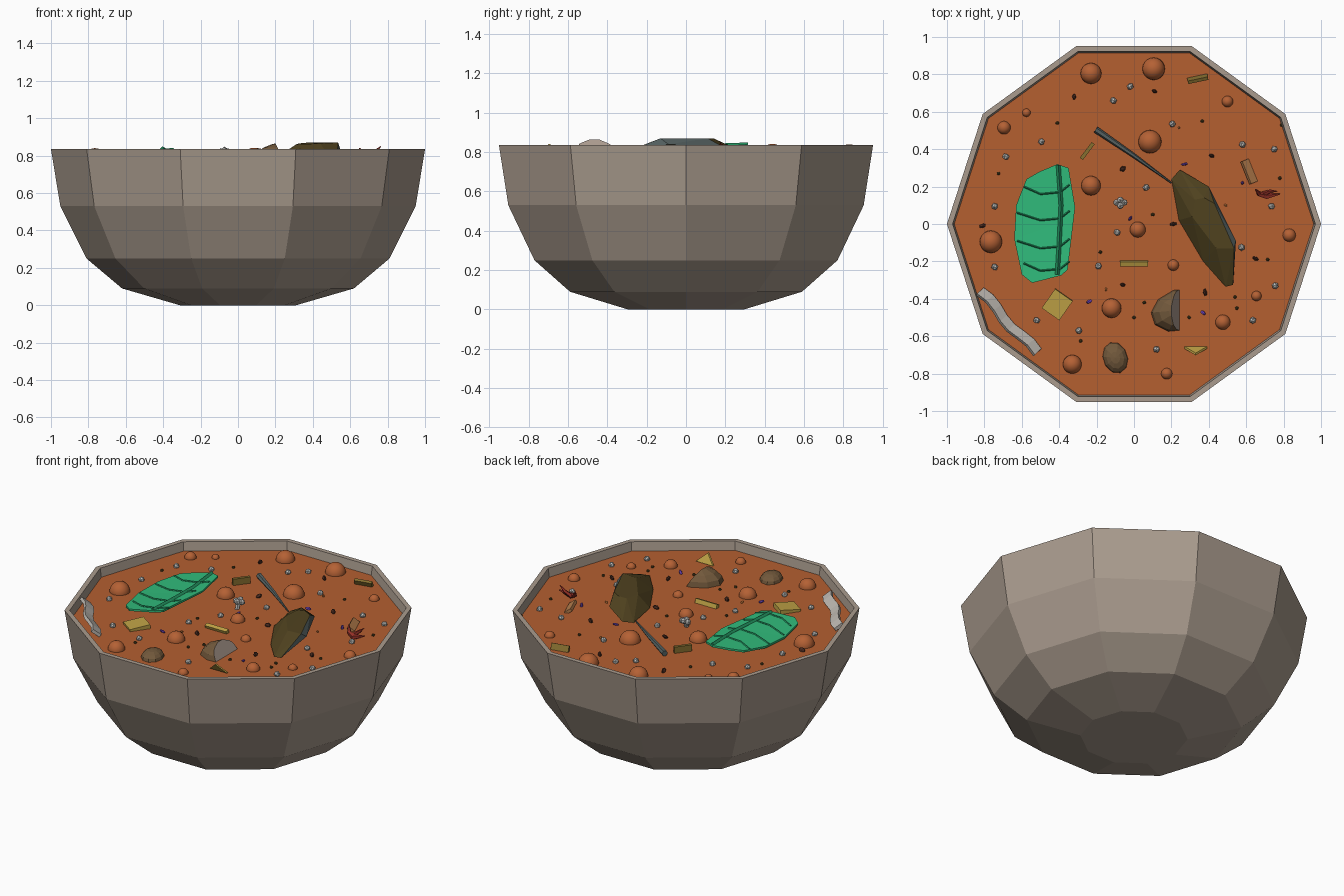
import bpy, bmesh, math, random
from mathutils import Vector, Matrix, Euler

if "Cube" in bpy.data.objects:
    bpy.data.objects.remove(bpy.data.objects["Cube"])

random.seed(4)
SOUP_Z = 0.78
COLORS = {
    "clay": (.40, .33, .27), "broth": (.46, .115, .03), "bubble": (.46, .12, .035),
    "green": (.03, .50, .20), "vein": (.015, .28, .11), "olive": (.08, .055, .014),
    "slate": (.09, .12, .12), "brown": (.17, .10, .045), "flesh": (.40, .32, .27),
    "yellow": (.52, .36, .06), "ochre": (.24, .16, .03), "tan": (.45, .20, .07),
    "pale": (.50, .47, .43), "white": (.52, .52, .50), "dark": (.07, .025, .015),
    "purple": (.16, .06, .50), "red": (.30, .03, .02), "fleck": (.65, .22, .05),
}
MATS = {}
for key, c in COLORS.items():
    MATS[key] = bpy.data.materials.new(key)
    MATS[key].diffuse_color = (*c, 1)


def finish(name, bm, *mats, smooth=False):
    bmesh.ops.recalc_face_normals(bm, faces=bm.faces)
    me = bpy.data.meshes.new(name)
    bm.to_mesh(me)
    bm.free()
    for m in mats:
        me.materials.append(MATS[m])
    for p in me.polygons:
        p.use_smooth = smooth
    ob = bpy.data.objects.new(name, me)
    bpy.context.collection.objects.link(ob)
    return ob


def ring(bm, r, z, n=10):
    return [bm.verts.new((r * math.cos(i * math.tau / n), r * math.sin(i * math.tau / n), z)) for i in range(n)]


def place(x, y, z, rot=(0, 0, 0), scale=(1, 1, 1)):
    e = Euler([math.radians(a) for a in rot])
    return Matrix.LocRotScale(Vector((x, y, z)), e, Vector(scale))


def box(name, mat, loc, rot, size):
    bm = bmesh.new()
    bmesh.ops.create_cube(bm, size=1, matrix=place(*loc, rot, size))
    return finish(name, bm, mat)


def tube(name, mat, pts, radii, n=5):
    bm = bmesh.new()
    rows = []
    for i, p in enumerate(pts):
        d = Vector(pts[min(i + 1, len(pts) - 1)]) - Vector(pts[max(i - 1, 0)])
        q = d.to_track_quat('Z', 'Y')
        rows.append([bm.verts.new(Vector(p) + q @ Vector((radii[i] * math.cos(k * math.tau / n),
                    radii[i] * math.sin(k * math.tau / n), 0))) for k in range(n)])
    for a, b in zip(rows, rows[1:]):
        for k in range(n):
            bm.faces.new((a[k], a[(k + 1) % n], b[(k + 1) % n], b[k]))
    bm.faces.new(rows[0])
    bm.faces.new(rows[-1])
    return finish(name, bm, mat)


# Ten-sided bowl with a thin wall
bm = bmesh.new()
profile = [(.31, 0), (.62, .09), (.81, .25), (.95, .53), (1, .835),
           (.97, .835), (.955, .74), (.92, .53), (.78, .27), (.60, .12), (.30, .035)]
rows = [ring(bm, r, z) for r, z in profile]
for a, b in zip(rows, rows[1:]):
    for i in range(10):
        bm.faces.new((a[i], a[(i + 1) % 10], b[(i + 1) % 10], b[i]))
bm.faces.new(rows[0])
bm.faces.new(rows[-1])
finish("bowl", bm, "clay")

# Broth surface
bm = bmesh.new()
bm.faces.new(ring(bm, .962, SOUP_Z))
finish("broth", bm, "broth")

# Round bubbles
bm = bmesh.new()
for x, y, r in [(-.23, .805, .056), (.105, .83, .06), (.5, .655, .03), (-.695, .515, .035), (-.575, .595, .022),
                (.085, .44, .062), (-.23, .205, .052), (.02, -.03, .042), (-.765, -.095, .06), (.83, -.06, .035),
                (.21, -.22, .03), (-.12, -.45, .052), (.475, -.525, .04), (.655, -.385, .027),
                (-.33, -.75, .05), (.175, -.8, .03)]:
    bmesh.ops.create_uvsphere(bm, u_segments=20, v_segments=12, radius=r, matrix=place(x, y, SOUP_Z))
finish("bubbles", bm, "bubble", smooth=True)


# Scattered seeds, peppercorns and flecks
def scatter(name, mat, spots, r, squash=(1, 1, 1)):
    bm = bmesh.new()
    for x, y in spots:
        rot = [random.uniform(0, 360) for _ in range(3)]
        bmesh.ops.create_icosphere(bm, subdivisions=1, radius=r, matrix=place(x, y, SOUP_Z + r * .4, rot, squash))
    finish(name, bm, mat)


scatter("white_seeds", "white", [
    (-.02, .735), (-.11, .66), (.205, .535), (.58, .425), (.75, .4), (-.495, .44), (-.685, .36), (.065, .195),
    (.735, .095), (-.745, .095), (-.09, -.045), (.575, -.125), (-.19, -.225), (-.745, -.23), (.755, -.33),
    (-.52, -.515), (-.295, -.57), (.12, -.67), (.635, -.515)], .019)
scatter("dark_flakes", "dark", [(-.32, .68), (.11, .71), (-.06, .295), (.415, .365), (-.06, -.325), (-.81, -.01),
                                (.65, -.185), (.21, 0), (.38, -.365)], .021, (1, .75, .5))
scatter("olive_specks", "olive", [
    (-.41, .54), (.365, .55), (.79, .53), (-.725, .27), (.1, .05), (-.18, -.15), (-.285, -.625), (.055, -.42),
    (0, -.5), (.715, -.19), (.54, -.39), (.55, -.45), (.295, -.5), (.78, .245)], .01)
scatter("purple_flecks", "purple", [(.27, .32), (.58, .22), (-.02, .03), (-.24, -.415), (.37, -.475)], .02, (1, .5, .4))
scatter("orange_flecks", "fleck", [(.24, .515), (-.15, -.35), (.49, .1)], .012, (1, .6, .5))


# Green leaf, tilted up to the right, with midrib and curved veins
def leaf_z(x, y):
    return .80 + .10 * (x + .64) - .05 * max(0, x + .40) + .04 * max(0, y)


outline = [(-.41, .32), (-.35, .30), (-.315, .09), (-.355, -.245), (-.39, -.275), (-.545, -.315),
           (-.6, -.27), (-.64, -.08), (-.63, .1), (-.575, .24), (-.505, .28)]
bm = bmesh.new()
top = [bm.verts.new((x, y, leaf_z(x, y))) for x, y in outline]
low = [bm.verts.new((x, y, leaf_z(x, y) - .012)) for x, y in outline]
for v, flip in ((top, 0), (low, 1)):
    hub = bm.verts.new((-.42, 0, leaf_z(-.42, 0) - .012 * flip))
    for i in range(11):
        bm.faces.new((v[i], v[(i + 1) % 11], hub))
for i in range(11):
    j = (i + 1) % 11
    bm.faces.new((top[i], top[j], low[j], low[i]))
finish("green_leaf", bm, "green")


def rib(name, pts, r):
    tube(name, "vein", [(x, y, leaf_z(x, y) + .001) for x, y in pts], [r] * len(pts), 4)


rib("leaf_midrib", [(-.405, .315), (-.39, .1), (-.40, -.1), (-.41, -.27)], .012)
for i, y in enumerate((.18, .04, -.11, -.23)):
    edge = -.625 if i in (1, 2) else -.59
    rib("leaf_vein_left", [(-.395, y - .01), (-.5, y - .02), (edge, y + .02)], .005)
    rib("leaf_vein_right", [(-.395, y - .01), (-.345, y + .03)], .005)

# Tilted dark shell: olive on top, slate on the raised side
bm = bmesh.new()
for p in [(.245, .29, .80), (.20, .24, .785), (.24, .02, .785), (.37, -.20, .785), (.49, -.335, .79), (.53, -.325, .79),
          (.40, .20, .82), (.545, -.09, .84), (.375, .14, .87), (.325, .13, .865), (.31, .04, .86),
          (.44, -.13, .865), (.535, -.13, .87), (.43, .11, .87)]:
    bm.verts.new(p)
bmesh.ops.convex_hull(bm, input=bm.verts)
bm.normal_update()
for f in bm.faces:
    f.material_index = int(f.normal.x > .45 and f.normal.z < .7)
finish("dark_shell", bm, "olive", "slate")

# Slate twig leading to the shell
tube("twig", "slate", [(-.205, .505, .80), (0, .365, .797), (.2, .22, .79)], [.018, .012, .004], 6)


# Brown mushroom pieces; the first is cut to show its pale inside
def cap(name, loc, size, cut):
    bm = bmesh.new()
    bmesh.ops.create_uvsphere(bm, u_segments=10, v_segments=8, radius=1, matrix=place(*loc, (0, 0, 18), size))
    geom = bm.verts[:] + bm.edges[:] + bm.faces[:]
    if cut:
        res = bmesh.ops.bisect_plane(bm, geom=geom, plane_co=loc, plane_no=(1, 0, .5), clear_outer=True)
        edges = [e for e in res["geom_cut"] if isinstance(e, bmesh.types.BMEdge)]
        for f in bmesh.ops.edgeloop_fill(bm, edges=edges)["faces"]:
            f.material_index = 1
    finish(name, bm, "brown", "flesh")


cap("cut_mushroom", (.245, -.46, .775), (.16, .112, .095), True)
cap("brown_chunk", (-.10, -.715, .78), (.066, .085, .045), False)

# Yellow and tan vegetable pieces
box("yellow_slab", "yellow", (-.41, -.43, .785), (6, 0, -35), (.115, .125, .03))
box("yellow_bar", "yellow", (0, -.21, .785), (20, 0, 0), (.15, .025, .035))
box("ochre_plank_left", "ochre", (-.25, .39, .79), (0, 0, 53), (.105, .02, .06))
box("ochre_plank_back", "ochre", (.34, .78, .785), (25, 0, 12), (.11, .018, .06))
box("tan_plank", "tan", (.615, .28, .79), (0, 35, 22), (.045, .13, .018))
bm = bmesh.new()
for dy in (0, -.012):
    for p in [(.27, -.655, .785), (.39, -.655, .785), (.33, -.69, .84)]:
        bm.verts.new((p[0], p[1] + dy, p[2]))
bmesh.ops.convex_hull(bm, input=bm.verts)
finish("yellow_wedge", bm, "yellow")

# Curled red pepper
tube("red_pepper_curl", "red", [(.65, .185, .84), (.67, .16, .805), (.71, .148, .79), (.78, .16, .81)],
     [.004, .014, .018, .003])
tube("red_pepper_tip", "red", [(.69, .16, .79), (.73, .175, .82), (.765, .175, .85)], [.014, .01, .002])

# Wavy pale strip resting against the rim
bm = bmesh.new()
rows = []
for i in range(8):
    t = i / 7
    c = Vector((-.825 + .305 * t, -.36 - .33 * t, .805)) + Vector((.73, .68, 0)) * .012 * math.sin(t * 9)
    side = Vector((.73, .68, -.75)) * .024
    off = Vector((.004, .004, .008))
    rows.append([bm.verts.new(p) for p in (c + side + off, c - side + off, c - side - off, c + side - off)])
for a, b in zip(rows, rows[1:]):
    for k in range(4):
        bm.faces.new((a[k], a[(k + 1) % 4], b[(k + 1) % 4], b[k]))
bm.faces.new(rows[0])
bm.faces.new(rows[-1])
finish("pale_strip", bm, "pale")

# Small white floret on a stem
bm = bmesh.new()
for dx, dy, z in [(-.02, .005, .82), (.02, .005, .82), (0, .018, .828), (0, -.012, .825)]:
    bmesh.ops.create_icosphere(bm, subdivisions=1, radius=.02, matrix=place(-.073 + dx, .11 + dy, z))
finish("floret_head", bm, "white")
tube("floret_stem", "white", [(-.073, .095, .775), (-.073, .108, .82)], [.013, .016], 6)

for m in bpy.data.materials:
    if m.users and not m.is_grease_pencil:
        m.use_nodes = True
        m.node_tree.nodes["Principled BSDF"].inputs["Base Color"].default_value = m.diffuse_color
